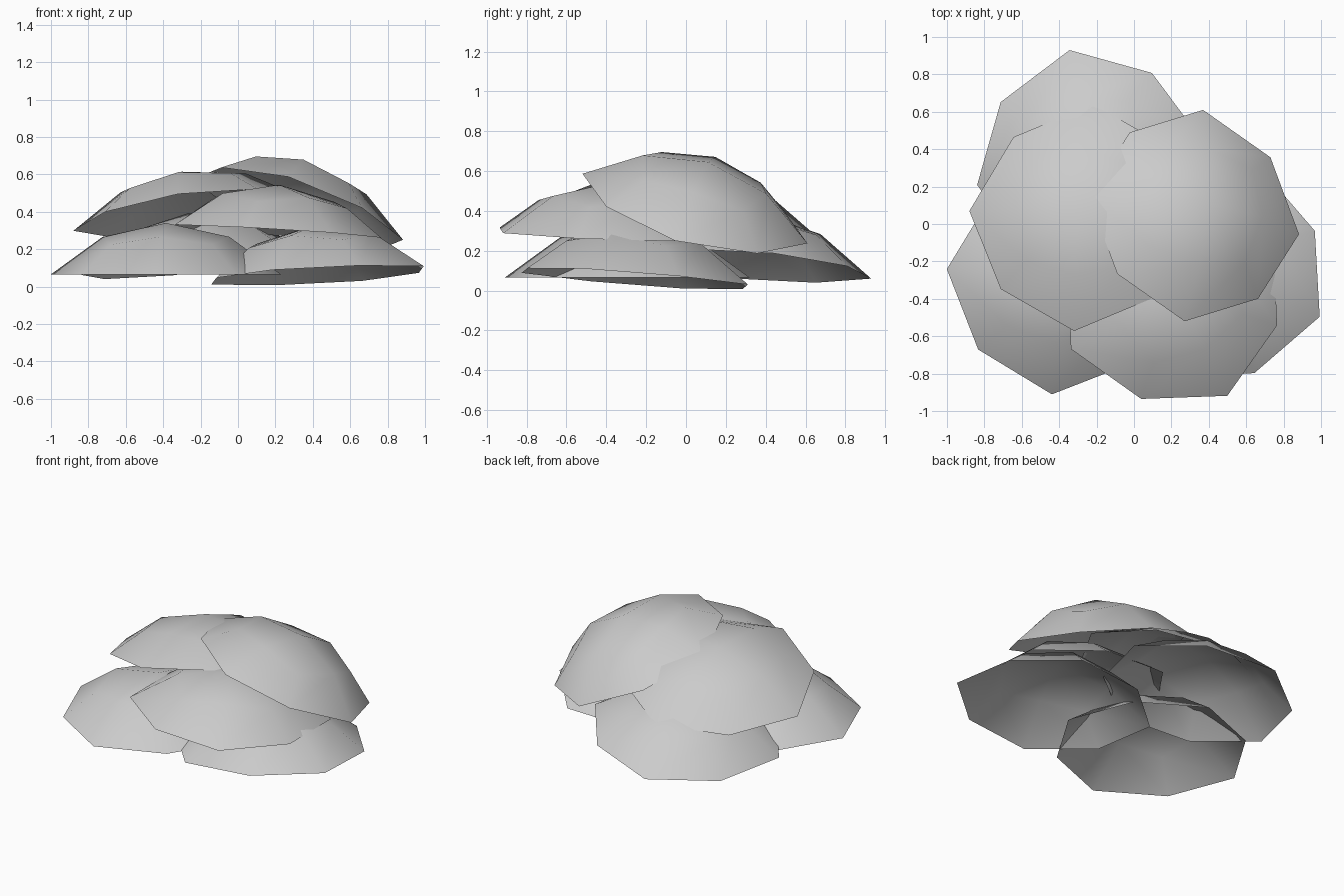
import bpy
import bmesh
from math import radians, cos, sin
from mathutils import Vector

cube = bpy.data.objects.get("Cube")
if cube:
    bpy.data.objects.remove(cube, do_unlink=True)

grey = bpy.data.materials.new("pale_grey")
grey.use_nodes = True
tone = (0.6, 0.6, 0.6, 1)
grey.diffuse_color = tone
grey.node_tree.nodes["Principled BSDF"].inputs["Base Color"].default_value = tone

# Eight-sided dome proportions: (radius, height) alternating side / corner
RIM = ((0.618, 0.0), (0.585, 0.0))
RING = ((0.34, 0.73), (0.385, 0.58))


def dome(name, centre, slope, yaw, scale=1.0, height=0.27):
    """Open domed shell whose rim plane has the given x and y slope."""
    normal = Vector((-slope[0], -slope[1], 1)).normalized()
    tilt = Vector((0, 0, 1)).rotation_difference(normal)
    bm = bmesh.new()

    def vert(r, h, angle):
        p = Vector((r * cos(angle) * scale, r * sin(angle) * scale, h * height))
        return bm.verts.new(Vector(centre) + tilt @ p)

    def loop(profile):
        return [vert(*profile[i % 2], radians(yaw + 45 * i)) for i in range(8)]

    rim, ring = loop(RIM), loop(RING)
    pole = vert(0, 1, 0)
    for i in range(8):
        j = (i + 1) % 8
        bm.faces.new((rim[i], rim[j], ring[j], ring[i]))
    for i in range(0, 8, 2):
        bm.faces.new((pole, ring[i], ring[i + 1], ring[(i + 2) % 8]))
    for f in bm.faces:
        f.smooth = True
    mesh = bpy.data.meshes.new(name)
    bm.to_mesh(mesh)
    bm.free()
    mesh.materials.append(grey)
    obj = bpy.data.objects.new(name, mesh)
    bpy.context.collection.objects.link(obj)
    return obj


# Lower layer
dome("lower_front_right_dome", (-0.385, -0.295, 0.065), (0, 0), -5, height=0.275)
dome("lower_front_left_dome", (0.425, -0.257, 0.06), (0.055, -0.075), -22.9)
dome("lower_back_dome", (-0.235, 0.325, 0.125), (0.12, -0.085), 10.6)

# Upper layer
dome("upper_front_dome", (0.205, -0.375, 0.29), (-0.06, -0.03), 28.4, height=0.255)
dome("upper_right_dome", (-0.27, 0.035, 0.39), (0.14, -0.185), -4, height=0.23)
dome("top_dome", (0.32, 0.045, 0.412), (-0.337, -0.28), -7.5, scale=0.96, height=0.255)
